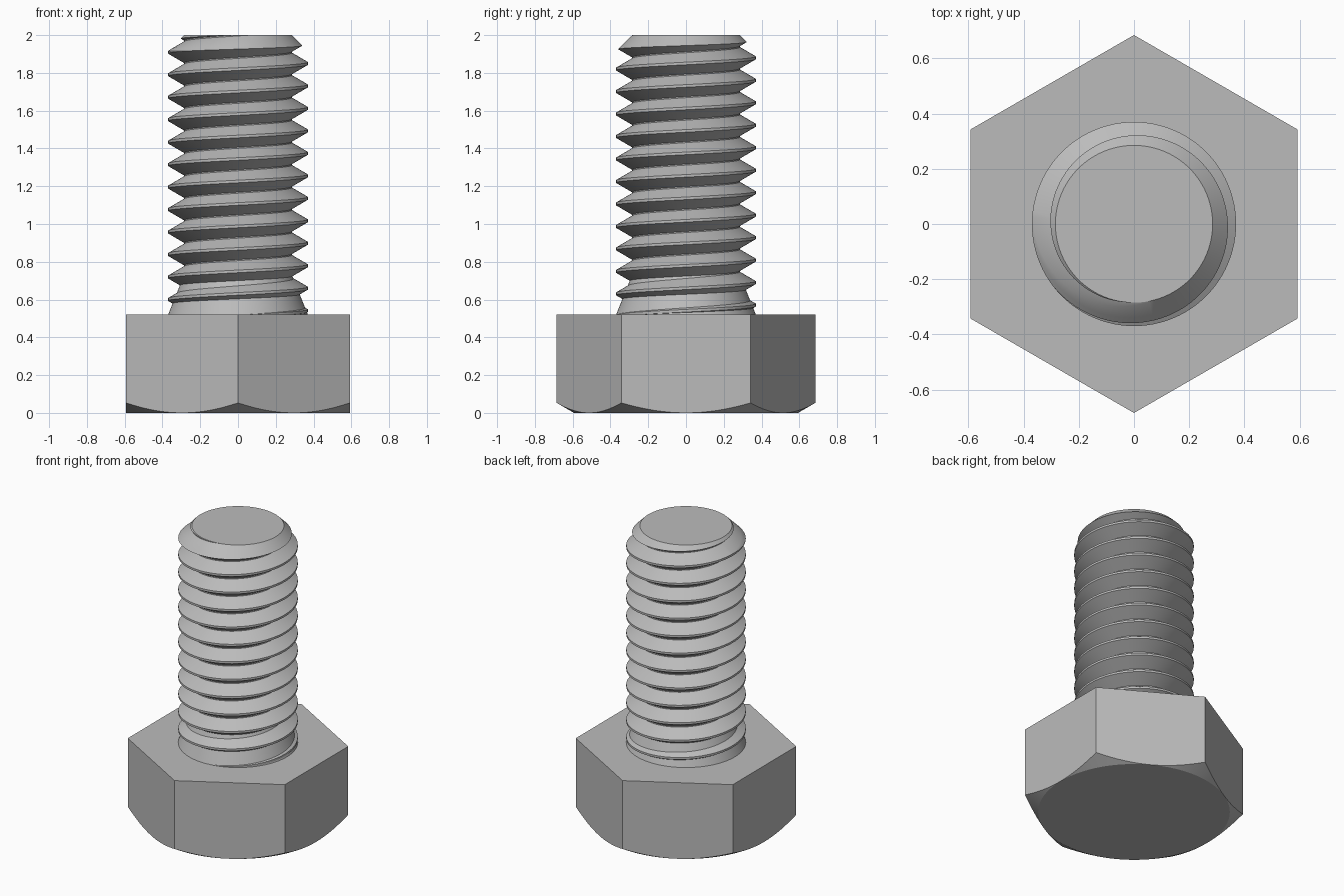
import bpy, bmesh, math

PITCH = 0.119
MAJOR, MINOR = 0.37, 0.285
HEAD_TOP, TIP = 0.52, 2.0
FLAT = 0.593                     # half width across the flats
CREST_Z = 1.85                   # crest height on the +x side

cube = bpy.data.objects.get("Cube")
if cube:
    bpy.data.objects.remove(cube, do_unlink=True)

steel = bpy.data.materials.new("grey_steel")
steel.use_nodes = True
GREY = (0.5, 0.5, 0.5, 1)
steel.diffuse_color = GREY
steel.node_tree.nodes["Principled BSDF"].inputs["Base Color"].default_value = GREY


def finish(name, bm):
    bmesh.ops.remove_doubles(bm, verts=bm.verts, dist=0.0004)
    bmesh.ops.recalc_face_normals(bm, faces=bm.faces)
    mesh = bpy.data.meshes.new(name)
    bm.to_mesh(mesh)
    bm.free()
    mesh.materials.append(steel)
    obj = bpy.data.objects.new(name, mesh)
    bpy.context.collection.objects.link(obj)
    bpy.ops.object.select_all(action='DESELECT')
    obj.select_set(True)
    bpy.context.view_layer.objects.active = obj
    bpy.ops.object.shade_smooth_by_angle(angle=math.radians(25))
    return obj


def skin(bm, columns):
    """Join neighbouring columns of points with quads."""
    cols = [[bm.verts.new(p) for p in col] for col in columns]
    for a, b in zip(cols, cols[1:]):
        for i in range(len(a) - 1):
            bm.faces.new((a[i], b[i], b[i + 1], a[i + 1]))
    return cols


def polar(r, a, z):
    return (r * math.cos(a), r * math.sin(a), z)


# Hexagonal head, its underside trimmed by a shallow cone
def build_head():
    bm = bmesh.new()
    sides, steps = 6, 16
    columns = []
    for i in range(sides * steps + 1):
        side, k = divmod(i, steps)
        local = math.atan((2 * k / steps - 1) * math.tan(math.pi / sides))
        a = side * math.tau / sides + local
        r = FLAT / math.cos(local)
        rise = (r - FLAT) * math.tan(math.radians(30))
        columns.append([polar(FLAT, a, 0), polar(r, a, rise), polar(r, a, HEAD_TOP)])
    cols = skin(bm, columns)
    bm.faces.new([c[0] for c in cols[:-1]])
    bm.faces.new([c[-1] for c in cols[:-1]])
    finish("hex_head", bm)


# Helical thread profile and the cones that trim its two ends
CREST_HALF, ROOT_HALF = 0.007, 0.003


def thread_radius(z, a):
    d = (z - CREST_Z) / PITCH - a / math.tau
    d = abs(d - round(d)) * PITCH
    t = (d - CREST_HALF) / (PITCH / 2 - ROOT_HALF - CREST_HALF)
    return MAJOR + (MINOR - MAJOR) * min(1, max(0, t))


def tip_cone(z):
    return MINOR + TIP - z


def runout_cone(z):
    return MAJOR - 0.4 * (z - HEAD_TOP)


def trimmed(z, r):
    return max(min(r, tip_cone(z)), runout_cone(z))


def build_shank():
    bm = bmesh.new()
    offsets = (-CREST_HALF, CREST_HALF, PITCH / 2 - ROOT_HALF, PITCH / 2 + ROOT_HALF)
    columns, n = [], 96
    for i in range(n + 1):
        a = i * math.tau / n
        rows = []
        for turn in range(-14, 4):
            for off in offsets:
                z = CREST_Z + PITCH * (turn + a / math.tau) + off
                z = min(TIP, max(HEAD_TOP, z))
                rows.append((z, thread_radius(z, a)))
        col = []
        for (za, ra), (zb, rb) in zip(rows, rows[1:]):
            col.append(polar(trimmed(za, ra), a, za))
            # extra point exactly where the flank meets a trimming cone
            cone = tip_cone if za > 1.3 else runout_cone
            ga, gb = ra - cone(za), rb - cone(zb)
            t = ga / (ga - gb) if ga * gb < 0 else float(abs(ga) > abs(gb))
            z = za + t * (zb - za)
            col.append(polar(trimmed(z, ra + t * (rb - ra)), a, z))
        z, r = rows[-1]
        col.append(polar(trimmed(z, r), a, z))
        columns.append(col)
    cols = skin(bm, columns)
    bm.faces.new([c[-1] for c in cols[:-1]])
    finish("threaded_shank", bm)


build_head()
build_shank()
